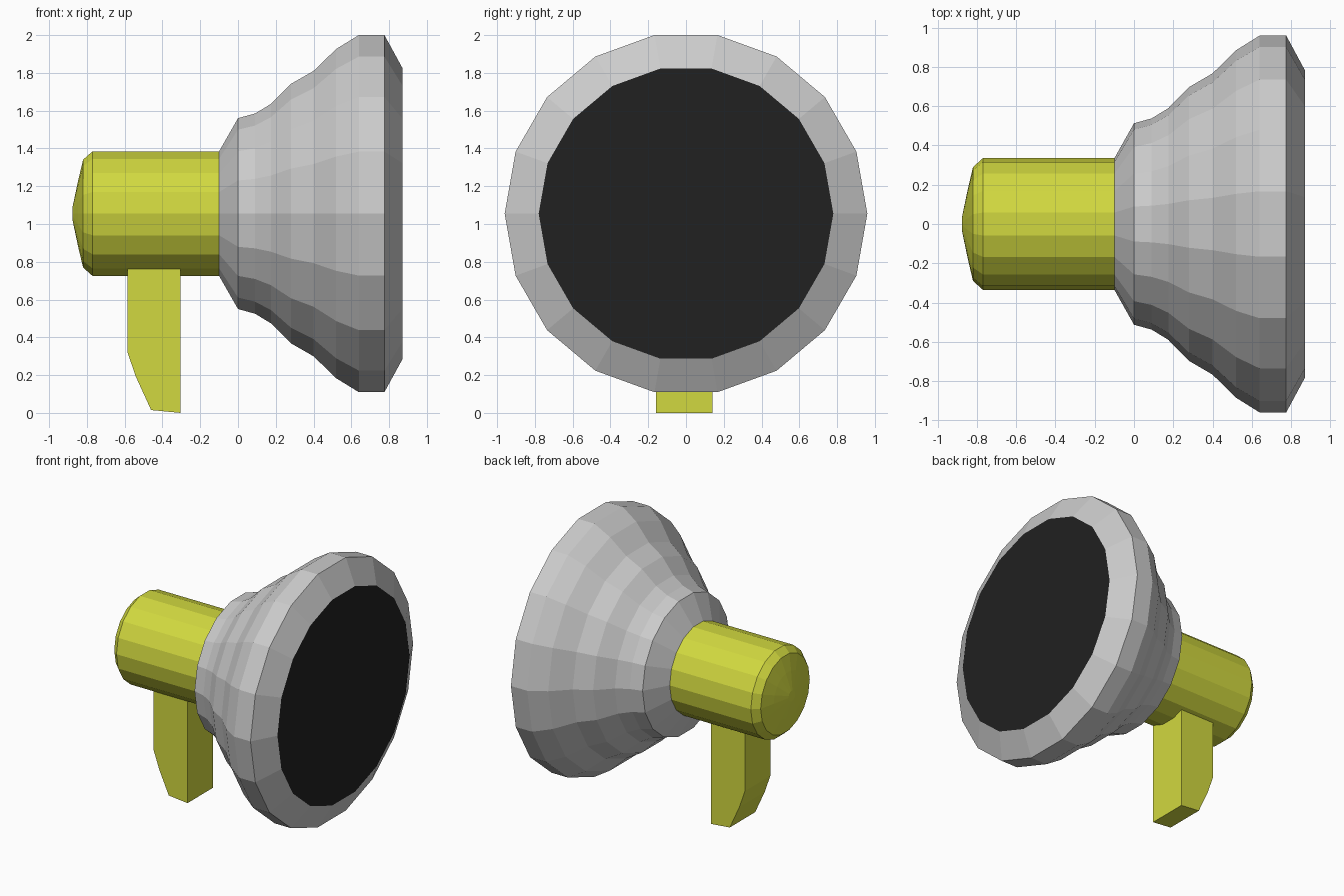
import bpy, bmesh
from math import cos, sin, tau

if "Cube" in bpy.data.objects:
    bpy.data.objects.remove(bpy.data.objects["Cube"])

SIDES = 18
AXIS_Z = 1.055


def material(name, rgb):
    m = bpy.data.materials.new(name)
    m.diffuse_color = (*rgb, 1)
    m.use_nodes = True
    m.node_tree.nodes["Principled BSDF"].inputs["Base Color"].default_value = m.diffuse_color
    return m


def finish(name, bm, mat=None):
    me = bpy.data.meshes.new(name)
    bm.to_mesh(me)
    bm.free()
    ob = bpy.data.objects.new(name, me)
    bpy.context.collection.objects.link(ob)
    if mat:
        me.materials.append(mat)
    return ob


def revolve(name, profile, mat=None, cap_start=False, cap_end=False):
    """Turn an (x, radius) profile around the horizontal lamp axis."""
    bm = bmesh.new()
    rings = [[bm.verts.new((x, r * cos(tau * k / SIDES), AXIS_Z + r * sin(tau * k / SIDES)))
              for k in range(SIDES)] for x, r in profile]
    for a, b in zip(rings, rings[1:]):
        for k in range(SIDES):
            n = (k + 1) % SIDES
            bm.faces.new((a[k], a[n], b[n], b[k]))
    if cap_start:
        bm.faces.new(rings[0][::-1])
    if cap_end:
        bm.faces.new(rings[-1])
    return finish(name, bm, mat)


olive = material("olive", (0.64, 0.69, 0.05))
black = material("black", (0.015, 0.015, 0.015))

# Cylindrical body with domed back
revolve("body", [(-0.875, 0.04), (-0.847, 0.175), (-0.82, 0.29),
                 (-0.77, 0.335), (-0.1, 0.335)], olive, cap_start=True)

# Flared, rippled bell
revolve("bell", [(-0.1, 0.335), (0, 0.513), (0.09, 0.538), (0.175, 0.59),
                 (0.28, 0.697), (0.4, 0.767), (0.52, 0.885), (0.64, 0.96),
                 (0.775, 0.96), (0.872, 0.78)])

# Flat dark front
revolve("front_disc", [(0.872, 0.78)], black, cap_end=True)

# Handle: side outline extruded across y
bm = bmesh.new()
outline = [(-0.305, 0.79), (-0.585, 0.79), (-0.585, 0.32),
           (-0.54, 0.19), (-0.46, 0.015), (-0.305, 0)]
face = bm.faces.new([bm.verts.new((x, -0.16, z)) for x, z in outline])
ext = bmesh.ops.extrude_face_region(bm, geom=[face], use_keep_orig=True)
bmesh.ops.translate(bm, vec=(0, 0.3, 0),
                    verts=[g for g in ext["geom"] if isinstance(g, bmesh.types.BMVert)])
bmesh.ops.recalc_face_normals(bm, faces=bm.faces)
finish("handle", bm, olive)
